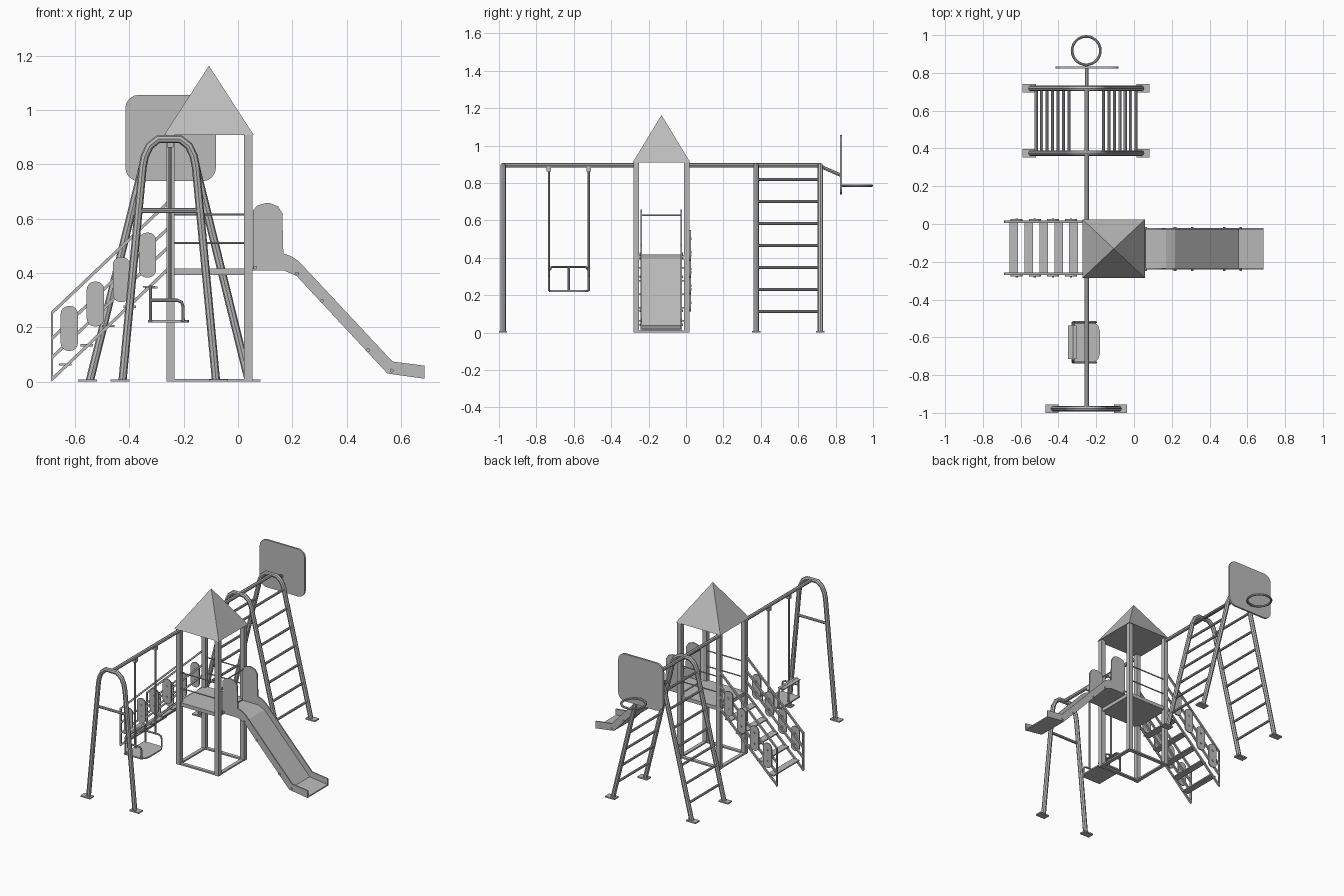
import bpy, bmesh, math
from mathutils import Vector

cube = bpy.data.objects.get("Cube")
if cube:
    bpy.data.objects.remove(cube, do_unlink=True)

grey = bpy.data.materials.new("light_grey")
grey.use_nodes = True
colour = (0.5, 0.5, 0.5, 1)
grey.diffuse_color = colour
grey.node_tree.nodes["Principled BSDF"].inputs["Base Color"].default_value = colour


def finish(name, mesh, smooth=False):
    mesh.materials.clear()
    mesh.materials.append(grey)
    obj = bpy.data.objects.new(name, mesh)
    bpy.context.collection.objects.link(obj)
    if smooth:
        bpy.ops.object.select_all(action='DESELECT')
        obj.select_set(True)
        bpy.context.view_layer.objects.active = obj
        bpy.ops.object.shade_smooth_by_angle(angle=math.radians(40))
    return obj


def from_bmesh(name, bm, smooth=False):
    bmesh.ops.recalc_face_normals(bm, faces=bm.faces)
    mesh = bpy.data.meshes.new(name)
    bm.to_mesh(mesh)
    bm.free()
    return finish(name, mesh, smooth)


def box(name, lo, hi):
    bm = bmesh.new()
    bmesh.ops.create_cube(bm, size=1)
    for v in bm.verts:
        v.co = Vector([lo[i] if v.co[i] < 0 else hi[i] for i in range(3)])
    return from_bmesh(name, bm)


def tube(name, points, radius, closed=False):
    curve = bpy.data.curves.new(name, 'CURVE')
    curve.dimensions = '3D'
    curve.bevel_depth = radius
    curve.bevel_resolution = 2
    curve.use_fill_caps = True
    spline = curve.splines.new('POLY')
    spline.points.add(len(points) - 1)
    for p, co in zip(spline.points, points):
        p.co = (*co, 1)
    spline.use_cyclic_u = closed
    temp = bpy.data.objects.new("temp", curve)
    bpy.context.collection.objects.link(temp)
    bpy.context.view_layer.update()
    mesh = bpy.data.meshes.new_from_object(temp.evaluated_get(bpy.context.evaluated_depsgraph_get()))
    bpy.data.objects.remove(temp, do_unlink=True)
    return finish(name, mesh, True)


def plate(name, outline, y0, y1):
    """Extrude an (x, z) outline from y0 to y1."""
    bm = bmesh.new()
    face = bm.faces.new([bm.verts.new((x, y0, z)) for x, z in outline])
    ext = bmesh.ops.extrude_face_region(bm, geom=[face])
    verts = [g for g in ext["geom"] if isinstance(g, bmesh.types.BMVert)]
    bmesh.ops.translate(bm, verts=verts, vec=(0, y1 - y0, 0))
    return from_bmesh(name, bm)


def rounded(cx, cz, hw, hh, r, steps=4):
    pts = []
    for k, (sx, sz) in enumerate([(1, 1), (-1, 1), (-1, -1), (1, -1)]):
        for i in range(steps + 1):
            a = math.pi / 2 * (k + i / steps)
            pts.append((cx + sx * (hw - r) + r * math.cos(a), cz + sz * (hh - r) + r * math.sin(a)))
    return pts


# Tower: posts, base frame, deck, rails and roof
PX, PY, H = (-0.249, 0.038), (-0.266, 0.003), 0.015
for x in PX:
    for y in PY:
        box("tower_post", (x - H, y - H, 0), (x + H, y + H, 0.908))
    box("base_bar_side", (x - 0.012, PY[0], 0), (x + 0.012, PY[1], 0.01))
for y in PY:
    box("base_bar", (PX[0], y - 0.012, 0), (PX[1], y + 0.012, 0.01))
    for z in (0.51, 0.615):
        tube("tower_rail", [(PX[0], y, z), (PX[1], y, z)], 0.004)
box("tower_deck", (-0.255, -0.272, 0.392), (0.045, 0.01, 0.416))

bm = bmesh.new()
base = [bm.verts.new((x, y, 0.908)) for x, y in
        [(-0.272, -0.286), (0.058, -0.286), (0.058, 0.024), (-0.272, 0.024)]]
apex = bm.verts.new((-0.107, -0.131, 1.163))
bm.faces.new(base)
for i in range(4):
    bm.faces.new((base[i], base[(i + 1) % 4], apex))
from_bmesh("roof", bm)

# Slide: side panels, bed, bolts and grab bar
side = [(0.055, 0.41), (0.055, 0.63), (0.07, 0.648), (0.1, 0.657), (0.118, 0.657), (0.147, 0.646),
        (0.163, 0.62), (0.167, 0.472), (0.198, 0.461), (0.224, 0.443), (0.569, 0.074),
        (0.686, 0.059), (0.686, 0.011), (0.55, 0.03), (0.215, 0.39), (0.167, 0.41)]
bed = [(0.05, 0.41), (0.167, 0.41), (0.215, 0.39), (0.55, 0.03), (0.686, 0.011)]
bed_top = [(x + 0.003, z + 0.007) for x, z in bed[:-1]] + [(0.686, 0.019)]
S0, S1 = -0.238, -0.026
for y, out in ((S0, -1), (S1, 1)):
    plate("slide_side", side, y - 0.004, y + 0.004)
    for x, z in ((0.063, 0.42), (0.217, 0.398), (0.309, 0.298), (0.478, 0.116), (0.566, 0.041)):
        tube("slide_bolt", [(x, y, z), (x, y + out * 0.01, z)], 0.007)
plate("slide_bed", bed + bed_top[::-1], S0, S1)
tube("slide_grab_bar", [(0.06, S0, 0.626), (0.06, S1, 0.626)], 0.004)

# Stairs: sloping rails, end posts, treads and oval side panels
X0, X1, SLOPE = -0.686, -0.262, 0.95
for y, out in ((-0.264, -1), (0.012, 1)):
    for lift in (0.0, 0.08, 0.15, 0.245):
        z0, z1 = lift, lift + SLOPE * (X1 - X0)
        plate("stair_rail", [(X0, z0), (X1, z0), (X1, z0 + 0.015)][:1] +
              [(X1, z1), (X1, z1 + 0.015), (X0, z0 + 0.015)], y - 0.006, y + 0.006)
    box("stair_end_post", (X0 - 0.003, y - 0.006, 0.005), (X0 + 0.005, y + 0.006, 0.258))
    for i in range(4):
        x, z = -0.621 + i * 0.096, 0.196 + i * 0.09
        plate("stair_panel", rounded(x, z, 0.032, 0.083, 0.03), y + out * 0.006, y + out * 0.014)
        for dz in (-0.036, 0.036):
            tube("panel_bolt", [(x, y, z + dz), (x, y + out * 0.018, z + dz)], 0.006)
for i in range(5):
    x, z = -0.636 + i * 0.079, 0.063 + i * 0.071
    box("stair_tread", (x - 0.023, -0.262, z - 0.004), (x + 0.023, 0.01, z + 0.004))

# Arched frames with feet
CX = -0.253
CROWN = [(-0.098, 0.79), (-0.09, 0.83), (-0.072, 0.868), (-0.04, 0.893)]


def arch(name, y, spread, radius):
    half = [(-spread, 0.005)] + CROWN
    path = half + [(-x, z) for x, z in half[::-1]]
    tube(name, [(CX + x, y, z) for x, z in path], radius)
    for s in (-1, 1):
        plate_x = CX + s * (spread + 0.009)
        box("foot_plate", (plate_x - 0.035, y - 0.022, 0), (plate_x + 0.035, y + 0.022, 0.009))


arch("swing_frame", -0.978, 0.172, 0.015)
tube("swing_frame_crossbar", [(CX - 0.115, -0.978, 0.63), (CX + 0.115, -0.978, 0.63)], 0.009)
L0, L1, SPREAD = 0.375, 0.718, 0.292
for y in (L0, L1):
    arch("ladder_frame", y, SPREAD, 0.015)

# Ladder rungs on both slopes
for i in range(7):
    z = 0.112 + i * 0.1177
    x = SPREAD + (0.098 - SPREAD) * z / 0.79
    for s in (-1, 1):
        xx = CX + s * min(x, SPREAD)
        tube("ladder_rung", [(xx, L0, z), (xx, L1, z)], 0.008)

# Top beam in two runs, with the backboard arm
RX = -0.25
tube("swing_beam", [(RX, -0.978, 0.894), (RX, PY[0], 0.894)], 0.012)
tube("ladder_beam", [(RX, PY[1], 0.894), (RX, L1, 0.894)], 0.012)
tube("backboard_arm", [(RX, L1 - 0.01, 0.894), (RX, 0.826, 0.842)], 0.009)

# Backboard and hoop
plate("backboard", rounded(-0.248, 0.897, 0.167, 0.159, 0.05), 0.823, 0.835)
ring = [(-0.253 + 0.075 * math.cos(a), 0.918 + 0.075 * math.sin(a), 0.786)
        for a in (math.tau * i / 28 for i in range(28))]
tube("hoop", ring, 0.007, True)
tube("hoop_bracket", [(-0.253, 0.83, 0.786), (-0.253, 0.847, 0.786)], 0.007)

# Swing: hangers, ropes, seat and safety frame
W0, W1, Z = -0.733, -0.52, 0.222
for y in (W0, W1):
    box("swing_hanger", (RX - 0.012, y - 0.012, 0.862), (RX + 0.012, y + 0.012, 0.886))
    tube("swing_rope", [(RX, y, 0.87), (RX, y, 0.3)], 0.006)
    tube("swing_arm", [(-0.322, y, 0.3), (-0.225, y, 0.3), (-0.208, y, 0.293),
                       (-0.202, y, 0.275), (-0.202, y, Z)], 0.006)
back = [(W0, Z), (W0, 0.33), (W0 + 0.015, 0.35), (W1 - 0.015, 0.35), (W1, 0.33), (W1, Z)]
tube("swing_back_frame", [(-0.322, y, z) for y, z in back], 0.006)
tube("swing_back_post", [(-0.322, -0.627, Z), (-0.322, -0.627, 0.35)], 0.006)
box("swing_back_cap", (-0.35, -0.715, 0.347), (-0.305, -0.538, 0.353))
bm = bmesh.new()
outline = [(-0.332, W0), (-0.21, W0), (-0.188, W0 + 0.02), (-0.18, W0 + 0.05),
           (-0.18, W1 - 0.05), (-0.188, W1 - 0.02), (-0.21, W1), (-0.332, W1)]
face = bm.faces.new([bm.verts.new((x, y, Z - 0.004)) for x, y in outline])
ext = bmesh.ops.extrude_face_region(bm, geom=[face])
bmesh.ops.translate(bm, vec=(0, 0, 0.009),
                    verts=[g for g in ext["geom"] if isinstance(g, bmesh.types.BMVert)])
from_bmesh("swing_seat", bm)
